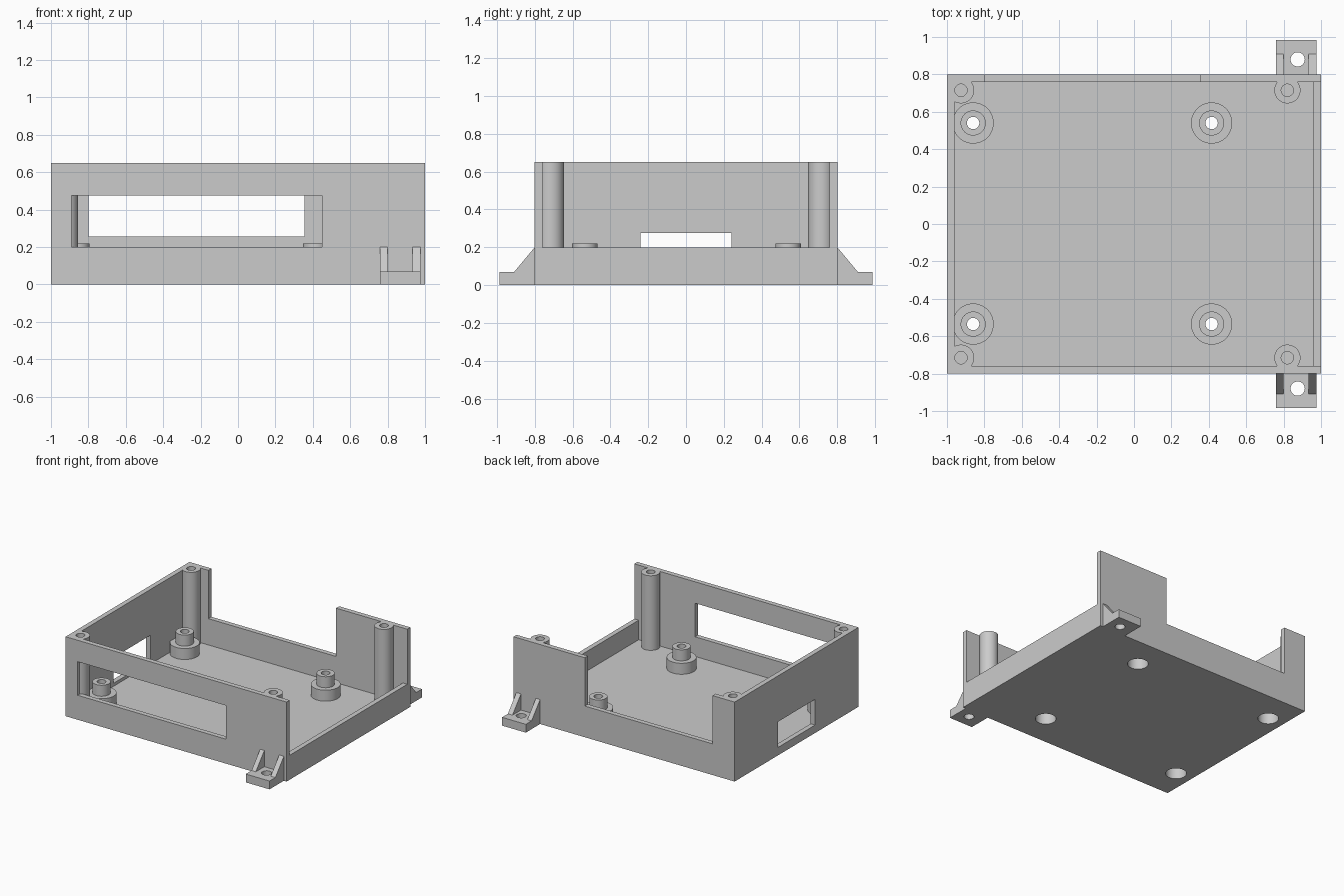
import bpy
import bmesh
import math

default = bpy.data.objects.get("Cube")
if default:
    bpy.data.objects.remove(default, do_unlink=True)

grey = bpy.data.materials.new("light_grey_plastic")
grey.use_nodes = True
COLOUR = (0.6, 0.6, 0.6, 1.0)
grey.diffuse_color = COLOUR
grey.node_tree.nodes["Principled BSDF"].inputs["Base Color"].default_value = COLOUR


def finish(name, bm):
    bmesh.ops.recalc_face_normals(bm, faces=bm.faces)
    mesh = bpy.data.meshes.new(name)
    bm.to_mesh(mesh)
    bm.free()
    mesh.materials.append(grey)
    obj = bpy.data.objects.new(name, mesh)
    bpy.context.collection.objects.link(obj)
    return obj


def box(name, x, y, z):
    """Box from (min, max) pairs."""
    bm = bmesh.new()
    bmesh.ops.create_cube(bm, size=1)
    for v in bm.verts:
        v.co = [sum(r) / 2 + c * (r[1] - r[0]) for c, r in zip(v.co, (x, y, z))]
    return finish(name, bm)


def lathe(name, profile, x, y, closed=False, steps=48):
    """Turn (radius, z) points around a vertical axis at x, y."""
    bm = bmesh.new()
    verts = [bm.verts.new((r, 0, z)) for r, z in profile]
    edges = [bm.edges.new(p) for p in zip(verts, verts[1:])]
    if closed:
        edges.append(bm.edges.new((verts[-1], verts[0])))
    bmesh.ops.spin(bm, geom=verts + edges, cent=(0, 0, 0), axis=(0, 0, 1),
                   angle=math.tau, steps=steps)
    bmesh.ops.remove_doubles(bm, verts=bm.verts, dist=0.0001)
    bmesh.ops.translate(bm, verts=bm.verts, vec=(x, y, 0))
    return finish(name, bm)


def rod(name, radius, z, x, y):
    return lathe(name, [(0, z[0]), (radius, z[0]), (radius, z[1]), (0, z[1])], x, y)


def cut(target, cutters):
    bpy.context.view_layer.objects.active = target
    for cutter in cutters:
        cutter.hide_render = True
        mod = target.modifiers.new("cut", 'BOOLEAN')
        mod.operation = 'DIFFERENCE'
        mod.solver = 'EXACT'
        mod.object = cutter
        bpy.ops.object.modifier_apply(modifier=mod.name)
        bpy.data.objects.remove(cutter, do_unlink=True)


W, D, H = 1.0, 0.8, 0.65      # half width, half depth, height
WALL, FLOOR = 0.04, 0.04
parts = []
standoffs = [(x, y) for x in (-0.86, 0.415) for y in (-0.535, 0.54)]

# Open tray with window, cutaways and screw recesses
tray = box("tray", (-W, W), (-D, D), (0, H))
cut(tray, [
    box("cavity", (-W + WALL, W - WALL), (-D + WALL, D - WALL), (FLOOR, 1)),
    box("display_window", (-0.89, 0.45), (-0.9, -0.75), (0.2, 0.475)),
    box("back_opening", (-0.8, 0.355), (0.75, 0.9), (0.255, 1)),
    box("side_port", (-1.1, -0.95), (-0.24, 0.24), (0.065, 0.275)),
    box("side_opening", (0.9, 1.1), (-D + WALL, D - WALL), (0.2, 1)),
] + [rod("recess", 0.078, (-0.1, 0.1), x, y) for x, y in standoffs])
parts.append(tray)

# Stepped hollow standoffs
for x, y in standoffs:
    profile = [(0.033, 0.1), (0.033, 0.22), (0.067, 0.22), (0.067, 0.13),
               (0.11, 0.13), (0.11, FLOOR), (0.078, FLOOR), (0.078, 0.1)]
    parts.append(lathe("standoff", profile, x, y, closed=True))

# Corner screw posts with blind holes
for x in (-0.925, 0.82):
    for y in (-0.715, 0.715):
        profile = [(0, 0.3), (0.033, 0.3), (0.033, H), (0.07, H),
                   (0.07, FLOOR), (0, FLOOR)]
        parts.append(lathe("screw_post", profile, x, y))

# Mounting ears: drilled plate and two sloping ribs on each side
for side in (-1, 1):
    y_range = sorted((side * D, side * 0.985))
    ear = box("mounting_ear", (0.76, 0.975), y_range, (0, 0.068))
    cut(ear, [rod("ear_hole", 0.038, (-0.1, 0.2), 0.875, side * 0.88)])
    parts.append(ear)
    for x0, x1 in ((0.76, 0.798), (0.933, 0.975)):
        bm = bmesh.new()
        outline = [(D, 0.068), (0.91, 0.068), (D, 0.2)]
        face = bm.faces.new([bm.verts.new((x0, side * y, z)) for y, z in outline])
        ext = bmesh.ops.extrude_face_region(bm, geom=[face])
        moved = [g for g in ext["geom"] if isinstance(g, bmesh.types.BMVert)]
        bmesh.ops.translate(bm, verts=moved, vec=(x1 - x0, 0, 0))
        parts.append(finish("ear_rib", bm))

# Smooth round walls, keep crisp edges
bpy.ops.object.select_all(action='DESELECT')
for part in parts:
    part.select_set(True)
bpy.context.view_layer.objects.active = tray
bpy.ops.object.shade_smooth_by_angle(angle=math.radians(30))
